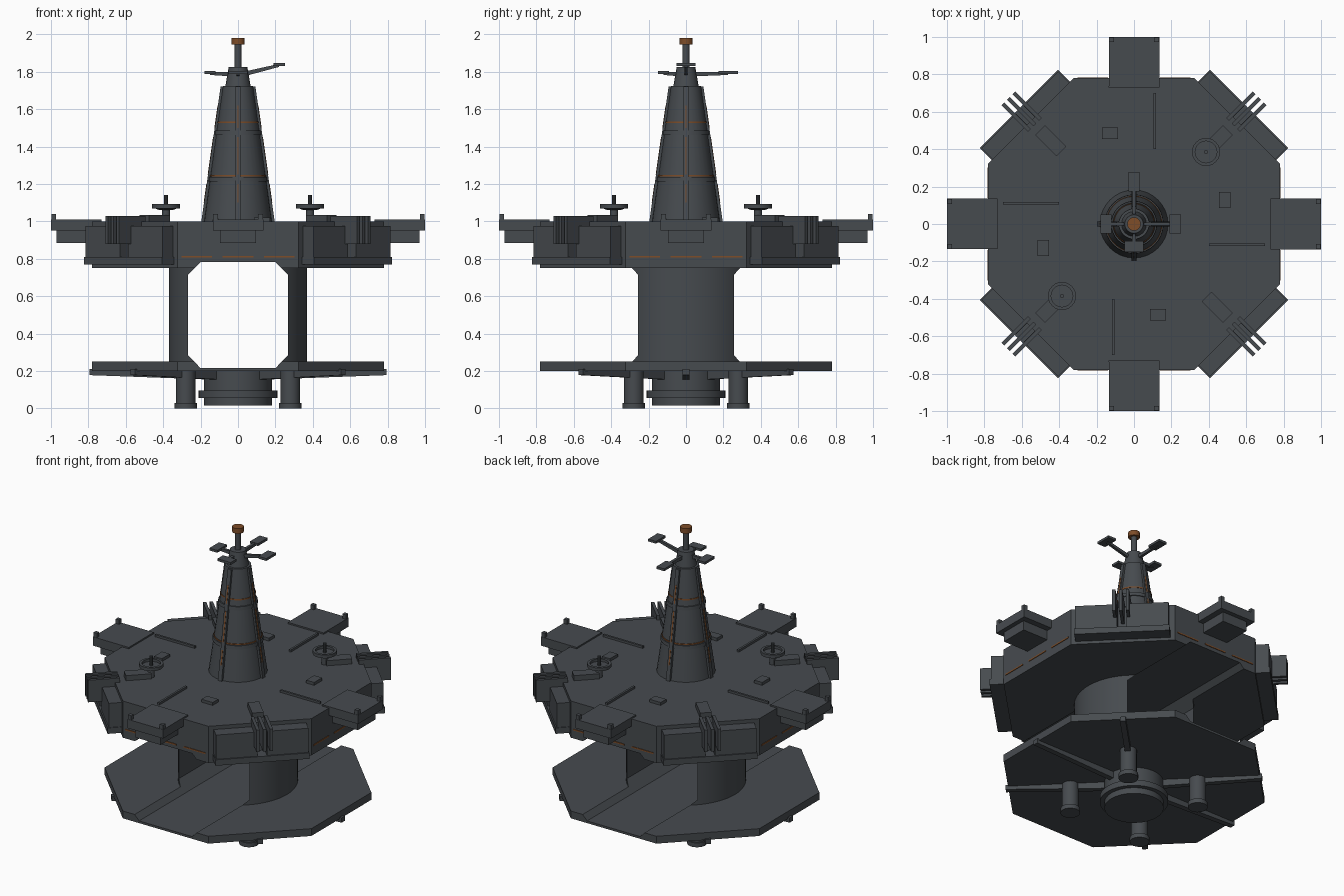
import bpy, bmesh, math
from mathutils import Matrix, Vector

if "Cube" in bpy.data.objects:
    bpy.data.objects.remove(bpy.data.objects["Cube"])


def material(name, col):
    m = bpy.data.materials.new(name)
    m.diffuse_color = (*col, 1)
    m.use_nodes = True
    m.node_tree.nodes["Principled BSDF"].inputs["Base Color"].default_value = m.diffuse_color
    return m


GREY = material("dark_grey_metal", (0.062, 0.070, 0.078))
ORANGE = material("burnt_orange", (0.21, 0.075, 0.022))


def finish(name, bm, mat, smooth=False):
    bmesh.ops.recalc_face_normals(bm, faces=bm.faces)
    me = bpy.data.meshes.new(name)
    bm.to_mesh(me)
    bm.free()
    me.materials.append(mat)
    ob = bpy.data.objects.new(name, me)
    bpy.context.collection.objects.link(ob)
    if smooth:
        bpy.ops.object.select_all(action='DESELECT')
        ob.select_set(True)
        bpy.context.view_layer.objects.active = ob
        bpy.ops.object.shade_smooth_by_angle(angle=math.radians(35))
    return ob


def box(name, x, y, z, ang=0, mat=GREY):
    """Box from (min, max) ranges, turned about the z axis through the origin."""
    bm = bmesh.new()
    c = Vector([(a + b) / 2 for a, b in (x, y, z)])
    s = [b - a for a, b in (x, y, z)]
    m = Matrix.Rotation(ang, 4, 'Z') @ Matrix.Translation(c) @ Matrix.Diagonal((*s, 1))
    bmesh.ops.create_cube(bm, size=1, matrix=m)
    return finish(name, bm, mat)


def cone(name, r1, r2, z0, z1, xy=(0, 0), n=32, mat=GREY, turn=0, smooth=True):
    bm = bmesh.new()
    m = Matrix.Translation((*xy, (z0 + z1) / 2)) @ Matrix.Rotation(turn, 4, 'Z')
    bmesh.ops.create_cone(bm, cap_ends=True, segments=n, radius1=r1, radius2=r2,
                          depth=z1 - z0, matrix=m)
    return finish(name, bm, mat, smooth)


def prism(name, profile, y0, y1, ang=0, mat=GREY):
    """Extrude an (x, z) profile along y, then turn about z."""
    bm = bmesh.new()
    f = bm.faces.new([bm.verts.new((x, y0, z)) for x, z in profile])
    ext = bmesh.ops.extrude_face_region(bm, geom=[f])['geom']
    bmesh.ops.translate(bm, vec=(0, y1 - y0, 0),
                        verts=[v for v in ext if isinstance(v, bmesh.types.BMVert)])
    bmesh.ops.rotate(bm, verts=bm.verts, matrix=Matrix.Rotation(ang, 3, 'Z'))
    return finish(name, bm, mat)


# main octagonal slabs and the round core, with a chamfered tunnel cut through along y
oct_r = 0.78 / math.cos(math.pi / 8)
deck = cone("upper_deck", oct_r, oct_r, 0.75, 1.0, n=8, turn=math.pi / 8, smooth=False)
plate = cone("lower_plate", oct_r, oct_r, 0.2, 0.25, n=8, turn=math.pi / 8, smooth=False)
core = cone("round_core", 0.37, 0.37, 0.21, 0.79, n=64)
half = [(0.2, 0.215), (0.267, 0.285), (0.267, 0.715), (0.2, 0.782)]
cutter = prism("tunnel_cutter", half + [(-x, z) for x, z in reversed(half)], -1.2, 1.2)
cutter.hide_render = True
for ob in (deck, plate, core):
    mod = ob.modifiers.new("tunnel", 'BOOLEAN')
    mod.operation = 'DIFFERENCE'
    mod.solver = 'EXACT'
    mod.object = cutter
    bpy.ops.object.select_all(action='DESELECT')
    bpy.context.view_layer.objects.active = ob
    ob.select_set(True)
    bpy.ops.object.modifier_apply(modifier=mod.name)
bpy.data.objects.remove(cutter)

# underside hub, legs and radial ribs
cone("hub", 0.183, 0.183, 0.015, 0.2)
cone("hub_ring", 0.212, 0.212, 0.055, 0.095)
for i in range(4):
    a = math.radians(45 + 90 * i)
    p = (0.395 * math.cos(a), 0.395 * math.sin(a))
    cone("leg", 0.052, 0.052, 0.02, 0.2, p, 20)
    cone("leg_foot", 0.061, 0.061, 0.0, 0.03, p, 20)
rib = [(0.17, 0.155), (0.795, 0.178), (0.795, 0.21), (0.17, 0.205)]
for deg in (0, 45, 135, 180, 225, 315):
    prism("underside_rib", rib, -0.018, 0.018, math.radians(deg))

# parts repeated on the four straight sides
for i in range(4):
    a = i * math.pi / 2
    box("landing_platform", (0.73, 1.0), (-0.135, 0.135), (0.95, 1.01), a)
    box("platform_support", (0.77, 0.97), (-0.095, 0.095), (0.885, 0.95), a)
    for s in (-1, 1):
        box("platform_post", (0.972, 0.998), (s * 0.12 - 0.013, s * 0.12 + 0.013), (1.0, 1.04), a)
    for y in (-0.22, 0, 0.22):
        box("side_light_strip", (0.778, 0.784), (y - 0.082, y + 0.082), (0.806, 0.815), a, ORANGE)
    box("deck_strip", (0.4, 0.7), (-0.118, -0.104), (0.99, 1.015), a)
    box("deck_hatch", (0.455, 0.515), (0.085, 0.17), (0.99, 1.02), a)

# armour blocks, fins and deck boxes on the four diagonals
for i in range(4):
    a = math.radians(45 + 90 * i)
    box("diagonal_sill", (0.77, 0.87), (-0.295, 0.295), (0.77, 0.81), a)
    for s in (-1, 1):
        y = sorted((s * 0.03, s * 0.29))
        box("diagonal_panel", (0.77, 0.862), y, (0.8, 0.975), a)
    for t in (-0.042, 0, 0.042):
        box("radiator_fin", (0.75, 0.95), (t - 0.01, t + 0.01), (0.88, 1.03), a)
    box("deck_box", (0.55, 0.71), (-0.036, 0.036), (0.99, 1.035), a)

# two dishes on stalks
for s in (-1, 1):
    p = (0.385 * s, 0.385 * s)
    cone("dish_stalk", 0.022, 0.022, 0.99, 1.07, p, 16)
    cone("dish_plate", 0.04, 0.072, 1.062, 1.075, p, 24)
    bm = bmesh.new()
    prof = [(0.058, 1.07), (0.075, 1.07), (0.075, 1.092), (0.058, 1.092)]
    vs = [bm.verts.new((x, 0, z)) for x, z in prof]
    es = [bm.edges.new((vs[k], vs[(k + 1) % 4])) for k in range(4)]
    bmesh.ops.spin(bm, geom=vs + es, cent=(0, 0, 0), axis=(0, 0, 1), angle=2 * math.pi, steps=24)
    bmesh.ops.remove_doubles(bm, verts=bm.verts, dist=1e-4)
    bmesh.ops.translate(bm, verts=bm.verts, vec=(*p, 0))
    finish("dish_rim", bm, GREY, True)
    cone("dish_pin", 0.01, 0.01, 1.07, 1.14, p, 10)

# tower: tapered body, bands, ribs with light strips
def tower_r(z):
    return 0.182 - (z - 1.0) * (0.102 / 0.73)


cone("tower", tower_r(0.99), tower_r(1.725), 0.99, 1.725)
for z in (1.225, 1.475):
    cone("tower_band", tower_r(z) + 0.008, tower_r(z) + 0.006, z - 0.012, z + 0.012)
for z in (1.243, 1.53):
    cone("tower_light_ring", tower_r(z) + 0.003, tower_r(z) + 0.003, z - 0.004, z + 0.004, mat=ORANGE)
for i in range(4):
    a = i * math.pi / 2
    prism("tower_rib", [(0.15, 1.0), (0.196, 1.0), (0.093, 1.72), (0.06, 1.72)], -0.014, 0.014, a)
    for z0, z1 in ((1.1, 1.2), (1.25, 1.45), (1.5, 1.62)):
        r0, r1 = [0.196 - (z - 1) * 0.103 / 0.72 for z in (z0, z1)]
        prism("tower_light_strip", [(r0 - 0.005, z0), (r0 + 0.002, z0), (r1 + 0.002, z1), (r1 - 0.005, z1)],
              -0.004, 0.004, a, ORANGE)

# tower head, mast and beacon
cone("tower_head", 0.068, 0.05, 1.72, 1.825, n=16)
cone("mast", 0.019, 0.019, 1.82, 1.95, n=16)
cone("beacon", 0.036, 0.036, 1.945, 1.98, n=20, mat=ORANGE)

# four antenna arms with end plates: (angle, plate centre distance, plate height, half length, half width)
for deg, d, z, hl, hw in ((0, 0.22, 1.838, 0.03, 0.052), (90, 0.225, 1.795, 0.052, 0.03),
                          (180, 0.15, 1.795, 0.03, 0.052), (270, 0.12, 1.795, 0.03, 0.05)):
    a = math.radians(deg)
    prism("antenna_arm", [(0.03, 1.775), (d, z - 0.012), (d, z + 0.004), (0.03, 1.8)], -0.009, 0.009, a)
    box("antenna_plate", (d - hl, d + hl), (-hw, hw), (z - 0.008, z + 0.008), a)
